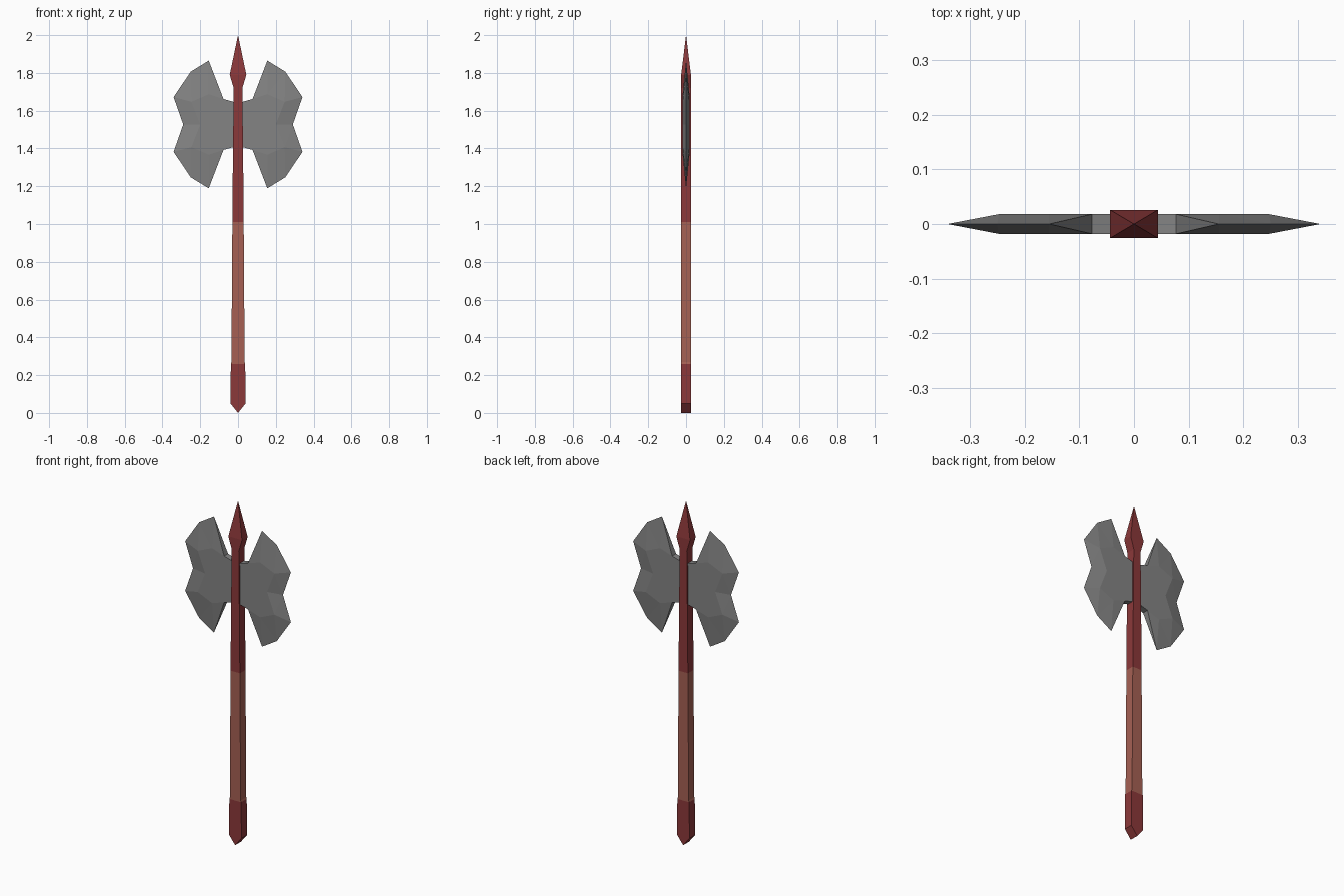
import bpy, bmesh

cube = bpy.data.objects.get("Cube")
if cube:
    bpy.data.objects.remove(cube, do_unlink=True)


def material(name, color):
    m = bpy.data.materials.new(name)
    m.use_nodes = True
    m.diffuse_color = (*color, 1)
    m.node_tree.nodes["Principled BSDF"].inputs["Base Color"].default_value = (*color, 1)
    return m


dark_red = material("dark red wood", (0.26, 0.04, 0.042))
light_red = material("light red grip", (0.38, 0.118, 0.088))
steel = material("grey steel", (0.23, 0.23, 0.23))


def add_object(name, bm, mats):
    bmesh.ops.recalc_face_normals(bm, faces=bm.faces)
    mesh = bpy.data.meshes.new(name)
    bm.to_mesh(mesh)
    bm.free()
    for m in mats:
        mesh.materials.append(m)
    ob = bpy.data.objects.new(name, mesh)
    bpy.context.collection.objects.link(ob)
    return ob


# Handle: rectangular sections (height, half width) with a wedge foot and a spear tip
DEPTH = 0.026
sections = [(0.05, 0.04), (0.26, 0.038), (0.27, 0.035), (1.01, 0.03),
            (1.25, 0.028), (1.72, 0.023), (1.79, 0.044)]
bm = bmesh.new()
rings = [[bm.verts.new((sx * w, sy * DEPTH, z))
          for sx, sy in ((-1, -1), (1, -1), (1, 1), (-1, 1))] for z, w in sections]
for low, high in zip(rings, rings[1:]):
    for i in range(4):
        j = (i + 1) % 4
        bm.faces.new((low[i], low[j], high[j], high[i]))
tip = bm.verts.new((0, 0, 2))
for i in range(4):
    bm.faces.new((rings[-1][i], rings[-1][(i + 1) % 4], tip))
a, b, c, d = rings[0]
front, back = (bm.verts.new((0, y, 0)) for y in (-DEPTH, DEPTH))
for f in ((a, b, front), (c, d, back), (b, c, back, front), (d, a, front, back)):
    bm.faces.new(f)
for f in bm.faces:
    f.material_index = int(0.26 < f.calc_center_median().z < 1.0)
add_object("handle", bm, [dark_red, light_red])

# Double blade: one eighth, heights measured from the blade's middle, mirrored on all axes
T = -0.018
points = {
    "middle": (0, T, 0), "root": (0, T, 0.113), "neck": (0.077, T, 0.135),
    "root_in": (0, 0, 0.113), "neck_in": (0.077, 0, 0.135),
    "horn": (0.155, 0, 0.338), "brow": (0.25, 0, 0.28),
    "corner": (0.341, 0, 0.145), "notch": (0.29, 0, 0),
    "upper_bevel": (0.155, T, 0.16), "outer_bevel": (0.247, T, 0.12),
    "inner_bevel": (0.2, T, 0),
}
bm = bmesh.new()
v = {k: bm.verts.new(p) for k, p in points.items()}
for names in ("middle root neck inner_bevel", "neck upper_bevel outer_bevel inner_bevel",
              "neck horn upper_bevel", "upper_bevel horn brow",
              "upper_bevel brow outer_bevel", "outer_bevel brow corner",
              "outer_bevel corner notch", "outer_bevel notch inner_bevel",
              "root root_in neck_in neck", "neck neck_in horn"):
    bm.faces.new([v[n] for n in names.split()])
blade = add_object("double_blade", bm, [steel])
blade.location.z = 1.527
mirror = blade.modifiers.new("Mirror", "MIRROR")
mirror.use_axis = (True, True, True)
mirror.merge_threshold = 0.0005
